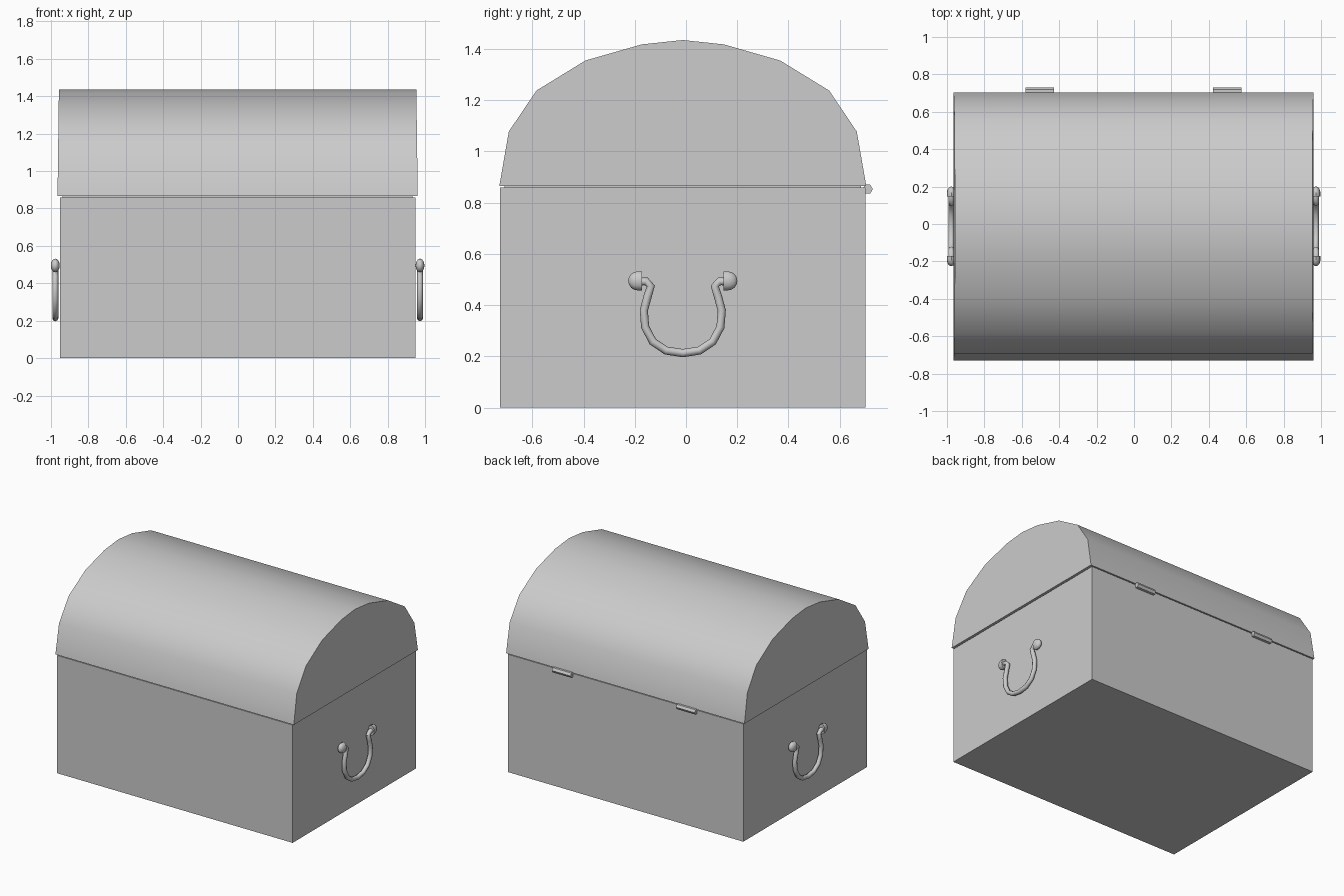
import bpy, bmesh, math
from mathutils import Matrix, Vector

cube = bpy.data.objects.get("Cube")
if cube:
    bpy.data.objects.remove(cube, do_unlink=True)

GREY = (0.6, 0.6, 0.6, 1)
grey = bpy.data.materials.new("plain_grey")
grey.use_nodes = True
grey.diffuse_color = GREY
grey.node_tree.nodes["Principled BSDF"].inputs["Base Color"].default_value = GREY

CX, CY = -0.002, -0.0125   # middle of the chest
SEAM = 0.866               # height where lid meets body


def finish(bm, name, smooth=None):
    bmesh.ops.recalc_face_normals(bm, faces=bm.faces)
    mesh = bpy.data.meshes.new(name)
    bm.to_mesh(mesh)
    bm.free()
    mesh.materials.append(grey)
    obj = bpy.data.objects.new(name, mesh)
    bpy.context.collection.objects.link(obj)
    if smooth:
        bpy.ops.object.select_all(action='DESELECT')
        obj.select_set(True)
        bpy.context.view_layer.objects.active = obj
        bpy.ops.object.shade_smooth_by_angle(angle=math.radians(smooth))
    return obj


# Box body
bm = bmesh.new()
bmesh.ops.create_cube(bm, size=1)
bmesh.ops.scale(bm, vec=(1.902, 1.425, SEAM - 0.006), verts=bm.verts)
bmesh.ops.translate(bm, vec=(CX, CY, (SEAM - 0.006) / 2), verts=bm.verts)
finish(bm, "chest_body")

# Arched lid: half profile mirrored, ends leaning slightly inward
half = [(0.716, SEAM), (0.679, 1.078), (0.571, 1.238), (0.38, 1.355), (0.16, 1.418)]
arch = [(-y, z) for y, z in half] + [(0, 1.435)] + half[::-1]
bm = bmesh.new()
ends = []
for side in (-1, 1):
    ends.append([bm.verts.new((CX + side * (0.963 - 0.013 * (z - SEAM)), CY + y, z))
                 for y, z in arch])
    bm.faces.new(ends[-1])
for i in range(len(arch)):
    j = (i + 1) % len(arch)
    bm.faces.new((ends[0][i], ends[0][j], ends[1][j], ends[1][i]))
finish(bm, "arched_lid", 40)

# Thin recessed filler between lid and body
bm = bmesh.new()
bmesh.ops.create_cube(bm, size=1)
bmesh.ops.scale(bm, vec=(1.87, 1.39, 0.02), verts=bm.verts)
bmesh.ops.translate(bm, vec=(CX, CY, SEAM - 0.003), verts=bm.verts)
finish(bm, "seam_filler")

# Drop handle path, seen from the side
half_path = [(0.17, 0.493), (0.143, 0.493), (0.125, 0.475), (0.137, 0.435),
             (0.152, 0.38), (0.147, 0.315), (0.117, 0.258), (0.065, 0.223)]
handle_path = [(-y, z) for y, z in half_path] + [(0, 0.213)] + half_path[::-1]


def make_handle(name, x):
    bm = bmesh.new()
    pts = [Vector((x, CY + y, z)) for y, z in handle_path]
    rings = []
    for i, p in enumerate(pts):
        along = (pts[min(i + 1, len(pts) - 1)] - pts[max(i - 1, 0)]).normalized()
        out = Vector((1, 0, 0))
        across = along.cross(out)
        rings.append([bm.verts.new(p + 0.016 * (out * math.cos(a) + across * math.sin(a)))
                      for a in (math.tau * k / 8 for k in range(8))])
    for a, b in zip(rings, rings[1:]):
        for k in range(8):
            n = (k + 1) % 8
            bm.faces.new((a[k], a[n], b[n], b[k]))
    bm.faces.new(rings[0])
    bm.faces.new(rings[-1])
    finish(bm, name, 50)


def make_knob(name, x, side):
    # Dome rounded away from the handle, flat on the inner face
    bm = bmesh.new()
    bmesh.ops.create_uvsphere(bm, u_segments=12, v_segments=8, radius=0.037)
    bmesh.ops.rotate(bm, matrix=Matrix.Rotation(math.pi / 2, 3, 'X'), verts=bm.verts)
    for v in bm.verts:
        v.co.x *= 0.65
        if v.co.y * side < -0.001:
            ratio = 0.037 / max(math.hypot(v.co.x / 0.65, v.co.z), 0.037 * 0.2)
            if abs(v.co.y) < 0.02:
                v.co.x *= ratio
                v.co.z *= ratio
            v.co.y = -side * 0.017
    finish(bm, name, 40).location = (x, CY + side * 0.176 + side * 0.0, 0.495)


for label, x in (("left", CX + 0.975), ("right", CX - 0.975)):
    make_handle(label + "_handle", x)
    for end, side in (("front", -1), ("back", 1)):
        make_knob(label + "_" + end + "_knob", x, side)

# Six-sided hinge barrels along the back seam
for label, x in (("left", 0.498), ("right", -0.505)):
    bm = bmesh.new()
    bmesh.ops.create_cone(bm, cap_ends=True, segments=6, radius1=0.02, radius2=0.02, depth=0.152)
    bmesh.ops.rotate(bm, matrix=Matrix.Rotation(math.pi / 2, 3, 'Y'), verts=bm.verts)
    finish(bm, label + "_hinge").location = (x, 0.709, 0.853)
